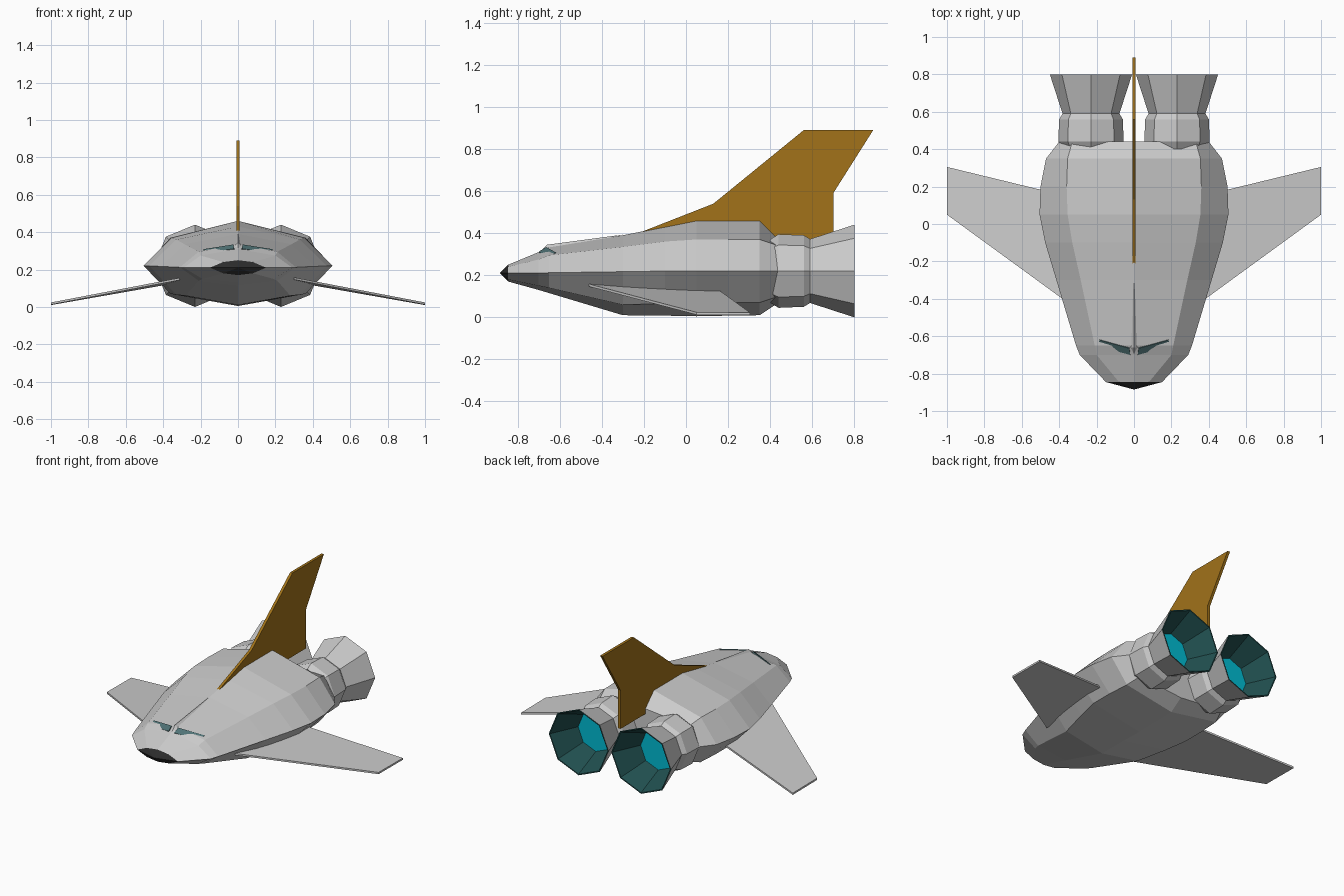
import bpy, math
from mathutils import Vector

if "Cube" in bpy.data.objects:
    bpy.data.objects.remove(bpy.data.objects["Cube"])


def material(name, rgb):
    m = bpy.data.materials.new(name)
    m.diffuse_color = (*rgb, 1)
    m.use_nodes = True
    m.node_tree.nodes["Principled BSDF"].inputs["Base Color"].default_value = m.diffuse_color
    return m


BLACK = material("black", (0.025, 0.025, 0.025))
GLASS = material("glass", (0.08, 0.17, 0.18))
ORANGE = material("orange", (0.36, 0.17, 0.01))
TEAL = material("dark_teal", (0.015, 0.08, 0.08))
CYAN = material("glow", (0.0, 0.5, 0.65))


def build(name, verts, faces, mat=None):
    me = bpy.data.meshes.new(name)
    me.from_pydata(verts, [], faces)
    ob = bpy.data.objects.new(name, me)
    bpy.context.collection.objects.link(ob)
    if mat:
        me.materials.append(mat)
    return ob


def mirror(ob):
    ob.modifiers.new("mirror", 'MIRROR').use_mirror_merge = False
    return ob


def loft(name, rings, mat=None, start=False, end=False):
    """Skin a row of equal-sized rings, ordered from front to back."""
    n = len(rings[0])
    verts = [p for r in rings for p in r]
    faces = [(i * n + j, i * n + (j + 1) % n, (i + 1) * n + (j + 1) % n, (i + 1) * n + j)
             for i in range(len(rings) - 1) for j in range(n)]
    if start:
        faces.append(tuple(reversed(range(n))))
    if end:
        faces.append(tuple(range(len(verts) - n, len(verts))))
    return build(name, verts, faces, mat)


def plate(name, outline, offset, mat=None):
    """Closed slab: an outline and its copy moved by offset."""
    o = Vector(offset)
    return loft(name, [[Vector(p) for p in outline], [Vector(p) + o for p in outline]],
                mat, True, True)


# Fuselage: eight-sided sections
# y, waist x, waist z, shoulder x, shoulder z, top z, lower x, lower z, bottom z
SECTIONS = [
    (-0.845, 0.15, 0.21, 0.08, 0.24, 0.25, 0.08, 0.18, 0.17),
    (-0.70, 0.29, 0.21, 0.20, 0.275, 0.31, 0.19, 0.15, 0.13),
    (-0.65, 0.31, 0.212, 0.21, 0.295, 0.335, 0.21, 0.14, 0.115),
    (-0.30, 0.415, 0.217, 0.285, 0.335, 0.39, 0.28, 0.06, 0.01),
    (-0.10, 0.475, 0.22, 0.33, 0.36, 0.43, 0.33, 0.065, 0.008),
    (0.05, 0.505, 0.22, 0.355, 0.37, 0.46, 0.36, 0.07, 0.005),
    (0.20, 0.50, 0.22, 0.36, 0.37, 0.46, 0.36, 0.07, 0.008),
    (0.35, 0.47, 0.22, 0.355, 0.37, 0.46, 0.35, 0.07, 0.01),
    (0.44, 0.40, 0.22, 0.33, 0.34, 0.37, 0.32, 0.10, 0.07),
]


def section(y, xw, zw, xs, zs, zt, xl, zl, zb):
    return [(0, y, zt), (-xs, y, zs), (-xw, y, zw), (-xl, y, zl),
            (0, y, zb), (xl, y, zl), (xw, y, zw), (xs, y, zs)]


rings = [section(*s) for s in SECTIONS]
loft("fuselage", rings, end=True)

# Black nose tip
build("nose_tip", rings[0] + [(0, -0.885, 0.21)],
      [(8, (j + 1) % 8, j) for j in range(8)], BLACK)

# Cockpit windows and the ridge between them
mirror(plate("window", [(0.02, -0.70, 0.312), (0.19, -0.655, 0.286),
                        (0.185, -0.62, 0.309), (0.025, -0.665, 0.334)],
             (0, 0.01, -0.02), GLASS))
build("cockpit_ridge", [(0, -0.695, 0.312), (0.03, -0.66, 0.315), (0, -0.66, 0.345),
                        (-0.03, -0.66, 0.315), (0, -0.30, 0.393)],
      [(0, 1, 2), (0, 2, 3), (1, 4, 2), (2, 4, 3), (0, 3, 4, 1)])

# Drooping wings
mirror(plate("wing", [(0.30, -0.46, 0.158), (1.0, 0.05, 0.024),
                      (1.0, 0.305, 0.022), (0.30, 0.135, 0.145)], (0, 0, -0.012)))

# Tail fin
FIN = [(-0.24, 0.395), (0.13, 0.54), (0.56, 0.89), (0.89, 0.89),
       (0.70, 0.59), (0.70, 0.335), (0.0, 0.335)]
plate("tail_fin", [(-0.009, y, z) for y, z in FIN], (0.018, 0, 0), ORANGE)


# Twin engines
def octagon(y, r):
    return [(0.23 - r * math.sin(a), y, 0.22 + r * math.cos(a))
            for a in (k * math.pi / 4 for k in range(8))]


mirror(loft("engine", [octagon(y, r) for y, r in
                       ((0.40, 0.15), (0.44, 0.175), (0.56, 0.17), (0.59, 0.152), (0.80, 0.22))]))
mirror(loft("nozzle_lining", [octagon(y, r) for y, r in
                              ((0.80, 0.22), (0.80, 0.212), (0.62, 0.13))], TEAL))
mirror(build("engine_glow", octagon(0.62, 0.13), [tuple(range(8))], CYAN))
